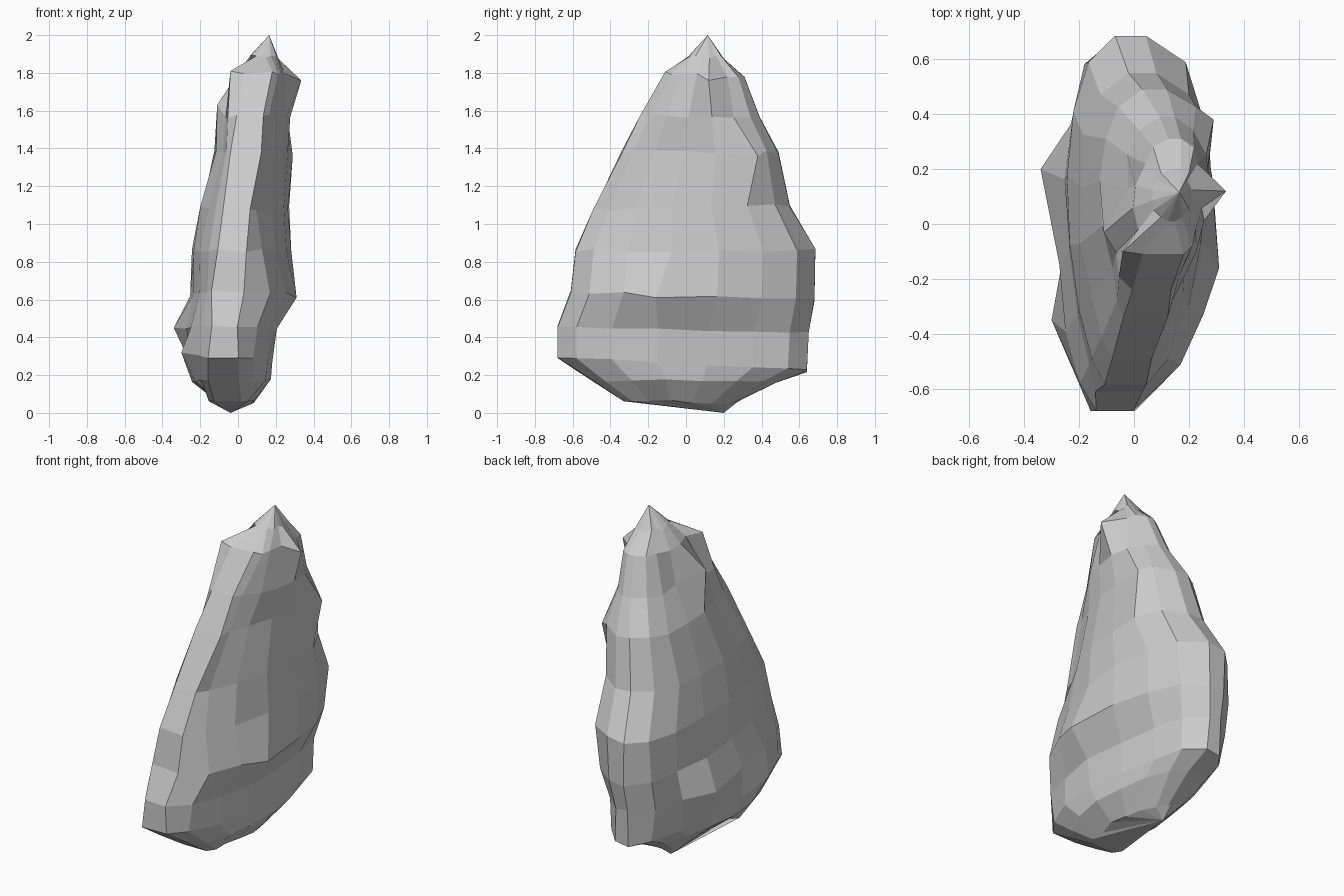
import bpy, bmesh, math, random
from mathutils import Vector

random.seed(4)
SIDES = 16

# Cross-sections, bottom to top: z front, z back, y front, y back, x left, x right,
# x of front ridge, x of back ridge, rearward skew of left wall, of right wall
rings = [
    (0.07, 0.05, -0.33, 0.27, -0.11, 0.08, -0.05, -0.03, 0.0, 0.0),
    (0.17, 0.17, -0.50, 0.48, -0.24, 0.17, -0.08, -0.02, -0.2, 0.0),
    (0.30, 0.22, -0.68, 0.64, -0.26, 0.19, -0.08, -0.02, -0.1, 0.0),
    (0.46, 0.43, -0.68, 0.65, -0.27, 0.20, -0.07, -0.02, 0.0, 0.0),
    (0.64, 0.60, -0.61, 0.68, -0.25, 0.29, -0.06, -0.02, 0.1, -0.1),
    (0.86, 0.86, -0.585, 0.685, -0.25, 0.27, -0.04, -0.02, 0.1, 0.2),
    (1.08, 1.10, -0.49, 0.55, -0.20, 0.27, -0.01, 0.02, 0.1, 0.35),
    (1.38, 1.38, -0.34, 0.49, -0.12, 0.27, 0.04, 0.07, 0.1, 0.4),
    (1.57, 1.57, -0.24, 0.39, -0.07, 0.27, 0.06, 0.11, -0.2, 0.2),
    (1.80, 1.77, -0.11, 0.31, 0.00, 0.25, 0.10, 0.15, -0.2, 0.1),
    (1.89, 1.88, 0.01, 0.20, 0.07, 0.21, 0.13, 0.16, 0.0, 0.0),
]
# Sharp knobs and dents; the nearest vertex is pulled to each
knobs = [(0.335, 0.12, 1.76), (-0.34, 0.20, 0.45), (-0.30, -0.35, 0.32),
         (0.31, -0.16, 0.61), (-0.11, -0.03, 1.63), (0.29, 0.38, 1.36),
         (-0.04, -0.10, 1.81), (-0.02, 0.13, 1.58)]


def section(zf, zb, yf, yb, xl, xr, cf, cb, kl, kr):
    pts = []
    for i in range(SIDES):
        a = 2 * math.pi * (i + 0.5) / SIDES
        c = math.cos(a) / math.cos(math.pi / SIDES)
        s = math.sin(a)
        t = (1 - c) / 2                      # 0 at front, 1 at back
        mid = cf + (cb - cf) * t
        reach, k = (xr - mid, kr) if s > 0 else (mid - xl, kl)
        half = reach * abs(s) ** 0.82 * (1 - k * c) / (1 + 0.4 * k * k)
        if t < 0.01 and zf < 1.85:           # flat front strip
            half = max(half, 0.075)
        elif t > 0.99:                       # narrow back edge
            half *= 0.65
        x = mid + math.copysign(half, s)
        pts.append(Vector((x, yf + (yb - yf) * t, zf + (zb - zf) * t)))
    # keep the wall just behind the front strip no narrower than the strip
    for e, n in ((0, 1), (-1, -2)):
        side = 1 if e == 0 else -1
        if zf < 1.85:
            pts[n].x = side * max(side * pts[n].x, side * pts[e].x + 0.03)
    return pts


bm = bmesh.new()
loops = []
for r in rings:
    loop = []
    for p in section(*r):
        k = 0.01
        p += Vector((random.uniform(-k, k), 0, random.uniform(-k, k)))
        loop.append(bm.verts.new(p))
    loops.append(loop)
for p in knobs:
    p = Vector(p)
    min(bm.verts, key=lambda v: (v.co - p).length).co = p

# Sides and the pointed ends
low = bm.verts.new((-0.04, 0.20, 0.0))
peak = bm.verts.new((0.165, 0.115, 2.0))
for i in range(SIDES):
    j = (i + 1) % SIDES
    for a, b in zip(loops, loops[1:]):
        bm.faces.new((a[i], a[j], b[j], b[i]))
    bm.faces.new((low, loops[0][j], loops[0][i]))
    bm.faces.new((peak, loops[-1][i], loops[-1][j]))
bmesh.ops.recalc_face_normals(bm, faces=bm.faces)

mesh = bpy.data.meshes.new("rock")
bm.to_mesh(mesh)
bm.free()
bpy.context.collection.objects.link(bpy.data.objects.new("rock", mesh))
